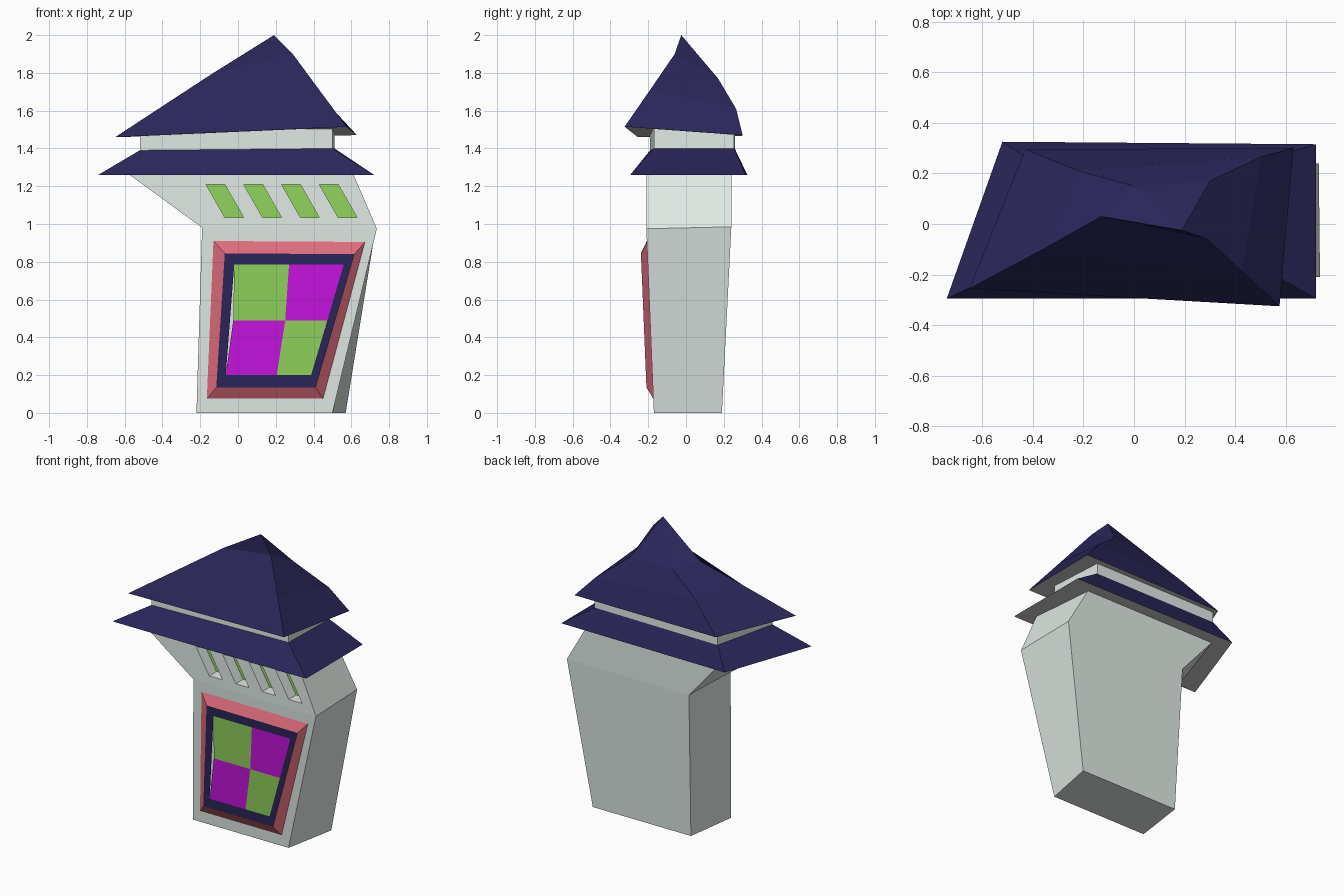
import bpy, bmesh

if "Cube" in bpy.data.objects:
    bpy.data.objects.remove(bpy.data.objects["Cube"])


def material(name, rgb):
    m = bpy.data.materials.new(name)
    lin = [(c / 255 / 12.92) if c < 11 else ((c / 255 + 0.055) / 1.055) ** 2.4 for c in rgb]
    m.diffuse_color = (*lin, 1)
    m.use_nodes = True
    m.node_tree.nodes["Principled BSDF"].inputs["Base Color"].default_value = m.diffuse_color
    return m


NAVY = material("navy", (42, 38, 90))
PINK = material("pink", (222, 108, 124))
GREEN = material("green", (145, 212, 92))
MAGENTA = material("magenta", (200, 20, 225))
PALE = material("pale_wall", (226, 235, 230))
GREY = material("grey_underside", (205, 205, 205))


def loft(name, rings, mats, tip=None, cap_bottom=True, cap_top=True):
    """Skin equal-sized rings; the bottom cap uses the last material."""
    bm = bmesh.new()
    vs = [[bm.verts.new(p) for p in r] for r in rings]
    n = len(rings[0])
    for a, b in zip(vs, vs[1:]):
        for i in range(n):
            j = (i + 1) % n
            bm.faces.new((a[i], a[j], b[j], b[i]))
    if tip:
        t = bm.verts.new(tip)
        for i in range(n):
            bm.faces.new((vs[-1][i], vs[-1][(i + 1) % n], t))
    elif cap_top:
        bm.faces.new(vs[-1])
    if cap_bottom:
        bm.faces.new(vs[0][::-1]).material_index = len(mats) - 1
        bmesh.ops.recalc_face_normals(bm, faces=bm.faces)
    me = bpy.data.meshes.new(name)
    bm.to_mesh(me)
    bm.free()
    for m in mats:
        me.materials.append(m)
    ob = bpy.data.objects.new(name, me)
    bpy.context.collection.objects.link(ob)
    return ob


def panel(name, pts, mat):
    """Flat face looking toward the front."""
    me = bpy.data.meshes.new(name)
    me.from_pydata(pts, [], [list(range(len(pts)))])
    me.materials.append(mat)
    ob = bpy.data.objects.new(name, me)
    bpy.context.collection.objects.link(ob)
    return ob


# Leaning body; corners run front-left, front-right, back-right, back-left
body = loft("body", [
    [(-.22, -.17, 0), (.50, -.17, 0), (.57, .19, 0), (-.17, .19, 0)],
    [(-.19, -.21, .98), (.735, -.21, .975), (.73, .24, .985), (-.19, .24, .985)],
    [(-.58, -.21, 1.265), (.61, -.21, 1.265), (.57, .24, 1.265), (-.43, .24, 1.265)],
], [PALE])

# Slanted slots cut in the front, with a green panel at the back of each
for i in range(4):
    s = .2 * i
    outline = [(-.07 + s, 1.035), (.03 + s, 1.035), (-.07 + s, 1.21), (-.17 + s, 1.21)]
    cutter = loft("slot_cutter", [[(x, -.3, z) for x, z in outline],
                                  [(x, -.13, z) for x, z in outline]], [PALE])
    cutter.hide_render = True
    mod = body.modifiers.new("slot", 'BOOLEAN')
    mod.operation, mod.solver, mod.object = 'DIFFERENCE', 'EXACT', cutter
    bpy.context.view_layer.objects.active = body
    bpy.ops.object.modifier_apply(modifier="slot")
    bpy.data.objects.remove(cutter)
    panel("slot_panel", [(x, -.1315, z) for x, z in outline], GREEN)


def on_front(pts, out):
    """Place x,z points on the sloping front wall, raised by out."""
    return [(x, -.17 - .041 * z - out, z) for x, z in pts]


# Bevelled pink window frame and its navy border
outer = [(-.165, .075), (.45, .075), (.672, .905), (-.13, .91)]
inner = [(-.115, .135), (.41, .135), (.615, .84), (-.07, .845)]
screen = [(-.065, .20), (.387, .20), (.56, .785), (-.02, .785)]
loft("window_frame", [on_front(outer, 0), on_front(inner, .034)], [PINK],
     cap_bottom=False, cap_top=False)
loft("window_border", [on_front(inner, .034), on_front(screen, .034)], [NAVY],
     cap_bottom=False, cap_top=False)

# Four checkered window panes
grid = [[(-.065, .20), (.205, .20), (.387, .20)],
        [(-.025, .49), (.25, .49), (.487, .49)],
        [(-.02, .785), (.27, .785), (.56, .785)]]
for r in range(2):
    for c in range(2):
        quad = [grid[r][c], grid[r][c + 1], grid[r + 1][c + 1], grid[r + 1][c]]
        panel("window_pane", on_front(quad, .034), MAGENTA if r == c else GREEN)

# Lower roof skirt
neck = [(-.52, -.19), (.50, -.17), (.51, .255), (-.42, .26)]
loft("lower_roof", [
    [(-.74, -.295, 1.26), (.72, -.295, 1.26), (.72, .315, 1.26), (-.52, .325, 1.26)],
    [(x, y, z) for (x, y), z in zip(neck, (1.39, 1.40, 1.40, 1.395))],
], [NAVY, GREY])

# Neck between the roofs
loft("neck", [[(x, y, 1.36) for x, y in neck],
              [(x, y, z) for (x, y), z in zip(neck, (1.475, 1.52, 1.485, 1.475))]], [PALE])

# Crooked upper roof rising to an off-centre peak
loft("upper_roof", [
    [(-.65, -.255, 1.46), (.575, -.325, 1.515), (.63, .30, 1.47), (-.43, .295, 1.465)],
    [(-.36, -.10, 1.65), (.43, -.19, 1.71), (.50, .265, 1.61), (-.22, .21, 1.63)],
    [(-.13, .03, 1.80), (.29, -.06, 1.90), (.30, .17, 1.77), (0, .15, 1.76)],
], [NAVY, GREY], tip=(.19, -.025, 2.0))
